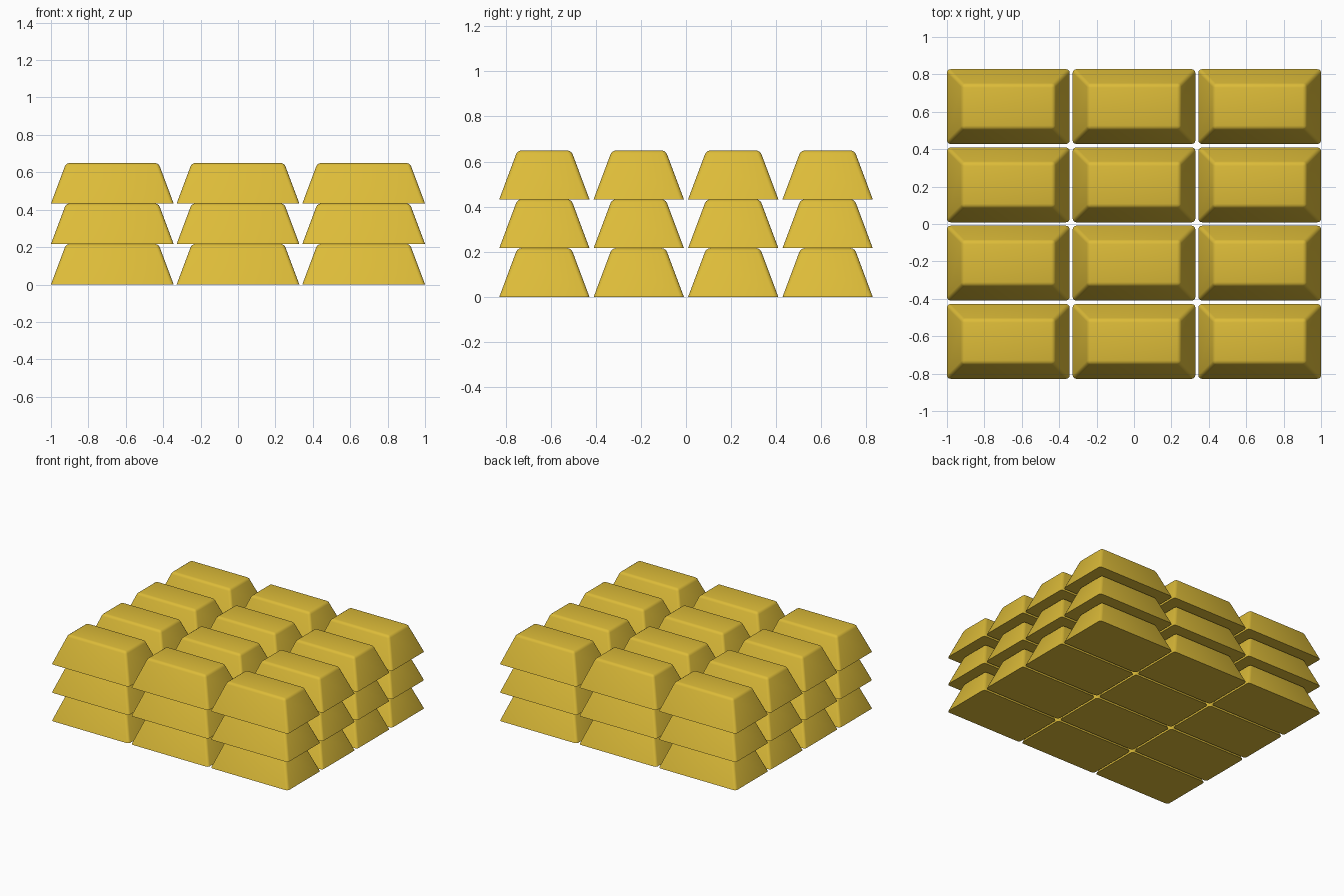
import bpy, bmesh

if "Cube" in bpy.data.objects:
    bpy.data.objects.remove(bpy.data.objects["Cube"])

# Bar dimensions and spacing
LX, LY, H = 0.656, 0.40, 0.2165      # base length, base width, height
INSET = 0.081                        # how far the top is drawn in on each side
PX, PY = 0.672, 0.4185               # spacing of the stack

mat = bpy.data.materials.new("gold")
mat.diffuse_color = (0.72, 0.50, 0.04, 1)
mat.use_nodes = True
mat.node_tree.nodes["Principled BSDF"].inputs["Base Color"].default_value = mat.diffuse_color

# One tapered bar: a cube with a smaller top, rounded everywhere but underneath
bm = bmesh.new()
bmesh.ops.create_cube(bm, size=1)
for v in bm.verts:
    d = INSET if v.co.z > 0 else 0
    v.co.x *= LX - 2 * d
    v.co.y *= LY - 2 * d
    v.co.z = H if v.co.z > 0 else 0
edges = [e for e in bm.edges if max(v.co.z for v in e.verts) > 0.01]
bmesh.ops.bevel(bm, geom=edges, offset=0.018, offset_type='OFFSET',
                segments=3, profile=0.5, affect='EDGES', clamp_overlap=True)
bmesh.ops.recalc_face_normals(bm, faces=bm.faces)
for f in bm.faces:
    f.smooth = True
for e in bm.edges:                   # keep the base rim crisp
    if len(e.link_faces) == 2 and e.calc_face_angle() > 0.6:
        e.smooth = False
mesh = bpy.data.meshes.new("gold_bar")
bm.to_mesh(mesh)
bm.free()
mesh.materials.append(mat)

# Stack of 3 x 4 bars in 3 layers
for k in range(3):
    for j in range(4):
        for i in range(3):
            bar = bpy.data.objects.new(f"bar_layer{k+1}_row{j+1}_col{i+1}", mesh)
            bar.location = ((i - 1) * PX, (j - 1.5) * PY, k * H)
            bpy.context.collection.objects.link(bar)
